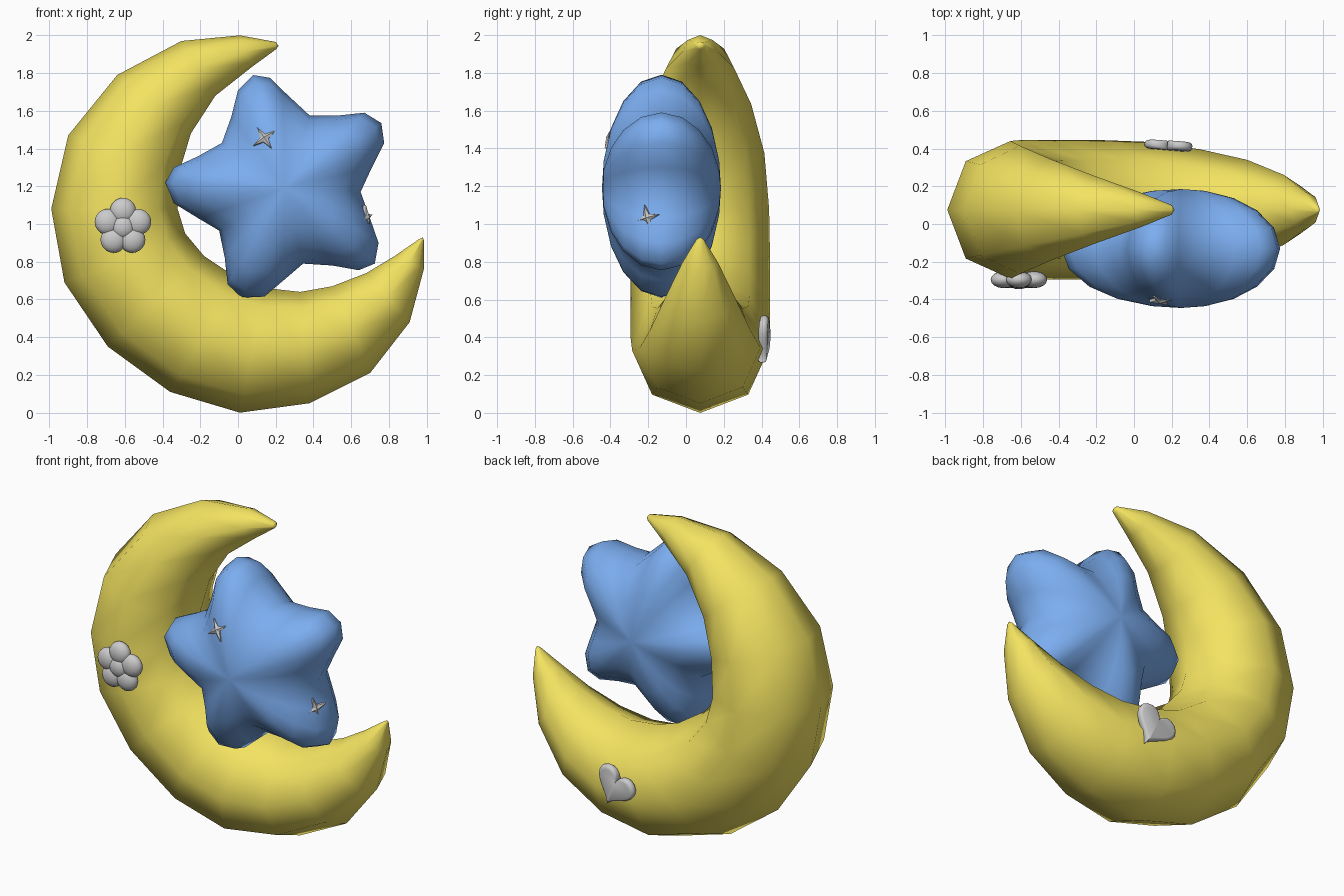
import bpy, bmesh
from math import sin, cos, pi, radians
from mathutils import Vector, Matrix

if "Cube" in bpy.data.objects:
    bpy.data.objects.remove(bpy.data.objects["Cube"])


def material(name, rgb):
    m = bpy.data.materials.new(name)
    m.diffuse_color = (*rgb, 1)
    m.use_nodes = True
    m.node_tree.nodes["Principled BSDF"].inputs["Base Color"].default_value = m.diffuse_color
    return m


def loft(name, rings, mat=None, smooth=True, place=None):
    """Skin equal-length rings; a one-point ring makes a pole, open ends get a cap."""
    bm = bmesh.new()
    rows = [[bm.verts.new(p) for p in r] for r in rings]
    for a, b in zip(rows, rows[1:]):
        n = max(len(a), len(b))
        for i in range(n):
            j = (i + 1) % n
            if len(a) == 1:
                bm.faces.new((a[0], b[i], b[j]))
            elif len(b) == 1:
                bm.faces.new((a[i], a[j], b[0]))
            else:
                bm.faces.new((a[i], a[j], b[j], b[i]))
    for r in (rows[0], rows[-1]):
        if len(r) > 1:
            bm.faces.new(r)
    bmesh.ops.recalc_face_normals(bm, faces=bm.faces)
    for f in bm.faces:
        f.smooth = smooth
    me = bpy.data.meshes.new(name)
    bm.to_mesh(me)
    bm.free()
    ob = bpy.data.objects.new(name, me)
    bpy.context.collection.objects.link(ob)
    if mat:
        me.materials.append(mat)
    if place:
        ob.matrix_world = place
    return ob


def on_surface(pos, normal, roll):
    """Local z along the normal, local y up, then rolled in degrees."""
    q = Vector(normal).to_track_quat('Z', 'Y').to_matrix().to_4x4()
    return Matrix.Translation(pos) @ q @ Matrix.Rotation(radians(roll), 4, 'Z')


yellow = material("moon_yellow", (0.90, 0.77, 0.12))
blue = material("star_blue", (0.20, 0.42, 0.87))

# Crescent moon: octagonal sections between outer (x,z) and inner (x,z), half depth
MOON_Y = 0.075
stations = [
    (0.20, 1.965, 0.20, 1.925, 0.025), (0.01, 2.0, 0.07, 1.83, 0.09),
    (-0.30, 1.97, -0.12, 1.68, 0.18), (-0.64, 1.79, -0.25, 1.48, 0.27),
    (-0.90, 1.47, -0.31, 1.28, 0.34), (-0.99, 1.08, -0.32, 1.08, 0.365),
    (-0.92, 0.69, -0.28, 0.95, 0.37), (-0.69, 0.35, -0.18, 0.83, 0.37),
    (-0.36, 0.11, 0.0, 0.71, 0.37), (0.01, 0.0, 0.15, 0.66, 0.36),
    (0.38, 0.05, 0.33, 0.64, 0.32), (0.70, 0.21, 0.50, 0.67, 0.265),
    (0.91, 0.48, 0.68, 0.74, 0.185), (0.985, 0.76, 0.83, 0.83, 0.095),
    (0.985, 0.915, 0.96, 0.92, 0.02)]
rings = [[(0.215, MOON_Y, 1.943)]]
for ox, oz, ix, iz, b in stations:
    c, d = Vector((ox + ix, 0, oz + iz)) / 2, Vector((ox - ix, 0, oz - iz)) / 2
    rings.append([c + d * cos(k * pi / 4) + Vector((0, MOON_Y + b * sin(k * pi / 4), 0))
                  for k in range(8)])
rings.append([(0.98, MOON_Y, 0.93)])
loft("crescent_moon", rings, yellow)

# Puffy star: outline shrunk along an elliptical profile to the front and back poles
outline = [
    (0.08, 1.79), (0.17, 1.775), (0.235, 1.71), (0.38, 1.575), (0.53, 1.575), (0.67, 1.59),
    (0.76, 1.535), (0.775, 1.43), (0.71, 1.30), (0.65, 1.17), (0.70, 1.03),
    (0.745, 0.90), (0.725, 0.79), (0.64, 0.755), (0.50, 0.78), (0.345, 0.79),
    (0.24, 0.70), (0.14, 0.615), (0.02, 0.61), (-0.055, 0.68), (-0.07, 0.82), (-0.10, 0.965),
    (-0.21, 1.03), (-0.34, 1.11), (-0.385, 1.22), (-0.34, 1.30), (-0.21, 1.36),
    (-0.085, 1.43), (-0.035, 1.57), (0.0, 1.71)]
CX, CZ, CY, H = 0.25, 1.19, -0.13, 0.315
rings = [[(CX, CY - H, CZ)]]
for a in (-76, -58, -40, -20, 0, 20, 40, 58, 76):
    s, h = cos(radians(a)), H * sin(radians(a))
    rings.append([(CX + (x - CX) * s, CY + h, CZ + (z - CZ) * s) for x, z in outline])
rings.append([(CX, CY + H, CZ)])
loft("puffy_star", rings, blue)


# Flower badge: five bead petals around a raised centre
def bead(name, x, y, z, r, depth):
    bpy.ops.mesh.primitive_uv_sphere_add(segments=16, ring_count=10, radius=1, location=(x, y, z))
    ob = bpy.context.object
    ob.name = name
    ob.scale = (r, depth, r)
    bpy.ops.object.shade_smooth()


for k in range(5):
    a = pi / 2 + k * 2 * pi / 5
    bead(f"flower_petal_{k + 1}", -0.61 + 0.085 * cos(a), -0.295, 0.985 + 0.085 * sin(a), 0.069, 0.045)
bead("flower_centre", -0.61, -0.30, 0.985, 0.065, 0.046)

# Four-pointed sparkles
for name, pos, normal, roll in (
        ("sparkle_front", (0.14, -0.405, 1.455), (-0.1, -0.92, 0.3), 35),
        ("sparkle_side", (0.682, -0.205, 1.033), (0.9, -0.4, 0.0), 15)):
    pts = [((0.022 if k % 2 else 0.07) * cos(k * pi / 4),
            (0.022 if k % 2 else 0.07) * sin(k * pi / 4)) for k in range(8)]
    loft(name, [[(x, y, -0.012) for x, y in pts], [(x, y, 0.004) for x, y in pts],
                [(0, 0, 0.018)]], None, False, on_surface(pos, normal, roll))

# Heart badge on the back, with a rounded rim
heart = []
for k in range(32):
    t = 2 * pi * k / 32
    heart.append((0.0083 * 16 * sin(t) ** 3,
                  0.0083 * (13 * cos(t) - 5 * cos(2 * t) - 2 * cos(3 * t) - cos(4 * t) + 2.5)))
profile = [(0.84, -0.024), (0.95, -0.019), (1, -0.008), (1, 0.008), (0.95, 0.019), (0.84, 0.024)]
loft("heart_badge", [[(x * s, y * s, h) for x, y in heart] for s, h in profile],
     None, True, on_surface((0.205, 0.412, 0.375), (0.08, 1, -0.05), -25))
